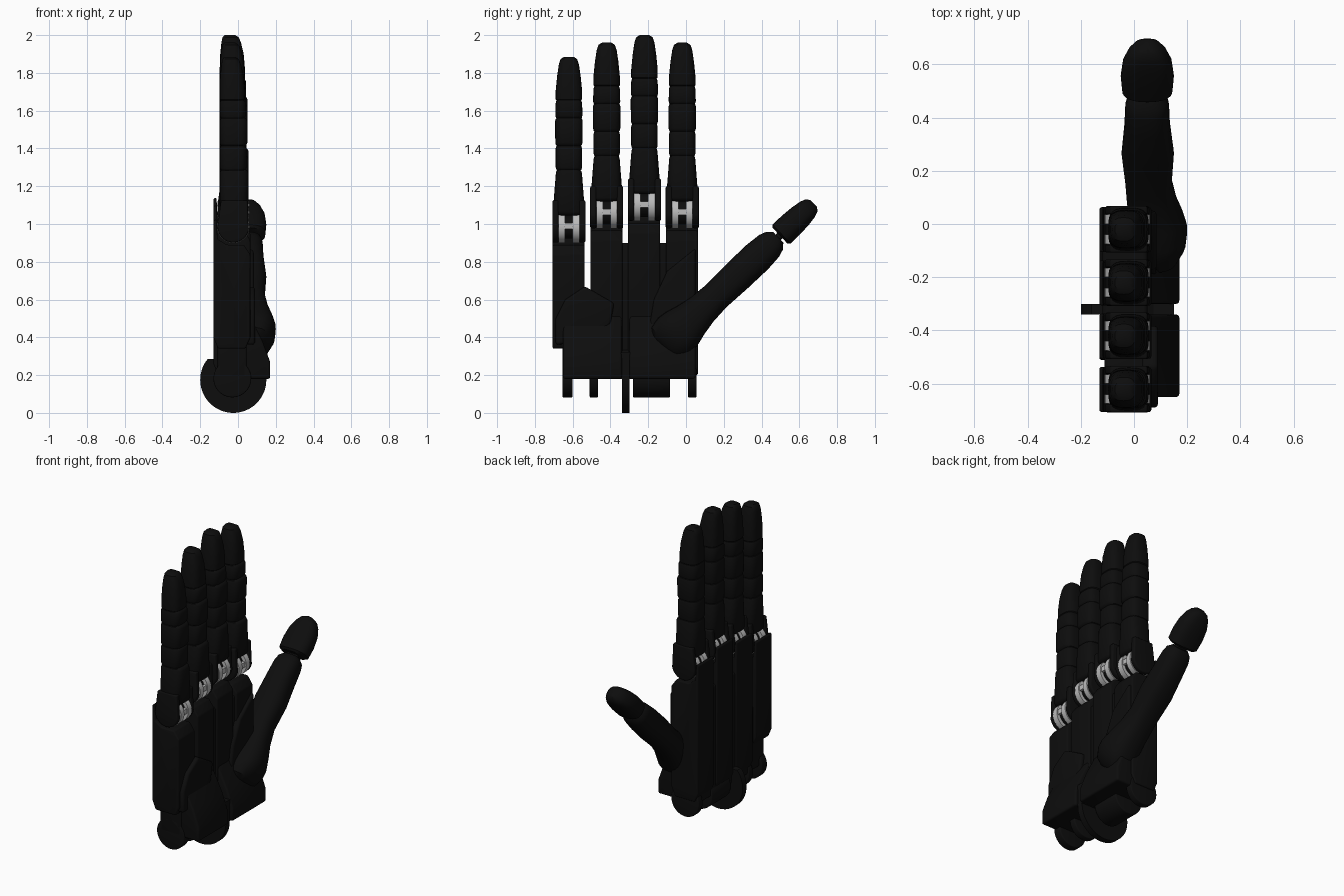
import bpy, bmesh
from math import sin, cos, pi, radians
from mathutils import Vector

cube = bpy.data.objects.get("Cube")
if cube:
    bpy.data.objects.remove(cube, do_unlink=True)


def material(name, value):
    mat = bpy.data.materials.new(name)
    mat.use_nodes = True
    colour = (value, value, value, 1)
    mat.diffuse_color = colour
    mat.node_tree.nodes["Principled BSDF"].inputs["Base Color"].default_value = colour
    return mat


BLACK = material("matte black", 0.004)
SILVER = material("silver", 0.5)


def finish(name, bm, mat, bevel=0.0):
    bmesh.ops.recalc_face_normals(bm, faces=bm.faces)
    if bevel:
        sharp = [e for e in bm.edges if e.calc_face_angle(0) > radians(30)]
        bmesh.ops.bevel(bm, geom=sharp, offset=bevel, segments=3, profile=0.5,
                        affect='EDGES', clamp_overlap=True)
    mesh = bpy.data.meshes.new(name)
    bm.to_mesh(mesh)
    bm.free()
    mesh.materials.append(mat)
    obj = bpy.data.objects.new(name, mesh)
    bpy.context.collection.objects.link(obj)
    bpy.ops.object.select_all(action='DESELECT')
    obj.select_set(True)
    bpy.context.view_layer.objects.active = obj
    bpy.ops.object.shade_smooth_by_angle(angle=radians(35))
    return obj


def prism(name, pts, axis, lo, hi, mat=BLACK, bevel=0.0):
    """Extrude an outline: (x, z) points along y, or (y, z) points along x."""
    bm = bmesh.new()
    place = (lambda p, d: (p[0], d, p[1])) if axis == 'y' else (lambda p, d: (d, p[0], p[1]))
    ends = [[bm.verts.new(place(p, d)) for p in pts] for d in (lo, hi)]
    for ring in ends:
        bm.faces.new(ring)
    n = len(pts)
    for i in range(n):
        j = (i + 1) % n
        bm.faces.new((ends[0][i], ends[0][j], ends[1][j], ends[1][i]))
    return finish(name, bm, mat, bevel)


def arc(cx, cz, r, start=0, end=2 * pi, n=40):
    return [(cx + r * cos(start + (end - start) * i / n),
             cz + r * sin(start + (end - start) * i / n)) for i in range(n)]


def box(name, x, y, z, mat=BLACK, bevel=0.0):
    pts = [(x[0], z[0]), (x[1], z[0]), (x[1], z[1]), (x[0], z[1])]
    return prism(name, pts, 'y', y[0], y[1], mat, bevel)


def loft(name, origin, angle, stations, power=3.2, sides=28):
    """Skin rounded sections (t, x low, x high, half width) along a line in the yz plane."""
    along = Vector((0, cos(angle), sin(angle)))
    across = Vector((0, -sin(angle), cos(angle)))
    bm = bmesh.new()
    rings = []
    for t, x0, x1, half in stations:
        ring = []
        for k in range(sides):
            c, s = cos(2 * pi * k / sides), sin(2 * pi * k / sides)
            c = abs(c) ** (2 / power) * (1 if c > 0 else -1)
            s = abs(s) ** (2 / power) * (1 if s > 0 else -1)
            x = (x0 + x1) / 2 + c * (x1 - x0) / 2
            ring.append(bm.verts.new(Vector(origin) + along * t + across * half * s + Vector((x, 0, 0))))
        rings.append(ring)
    for a, b in zip(rings, rings[1:]):
        for k in range(sides):
            j = (k + 1) % sides
            bm.faces.new((a[k], a[j], b[j], b[k]))
    bm.faces.new(rings[0])
    bm.faces.new(rings[-1])
    return finish(name, bm, BLACK)


def segment(name, y, z0, z1, front, half0, half1):
    """Finger segment with softly rounded ends."""
    e, back = 0.02, -0.097
    loft(name, (0, y, 0), pi / 2, [
        (z0, back + e, front - e, half0 - 0.014), (z0 + 0.007, back + 0.005, front - 0.007, half0 - 0.004),
        (z0 + e, back, front, half0), (z1 - e, back, front, half1),
        (z1 - 0.007, back + 0.005, front - 0.007, half1 - 0.004), (z1, back + e, front - e, half1 - 0.014)])


# Fingers with their knuckles and the palm columns behind them
FINGERS = {"index": (-0.02, 0.0), "middle": (-0.22, 0.04),
           "ring": (-0.42, 0.0), "little": (-0.62, -0.075)}
KX = -0.025
for finger, (y, dz) in FINGERS.items():
    kz = 1.06 + dz
    segment(finger + "_proximal", y, 1.12 + dz, 1.365 + dz, 0.056, 0.085, 0.069)
    segment(finger + "_collar", y, 1.355 + dz, 1.495 + dz, 0.045, 0.07, 0.07)
    segment(finger + "_middle", y, 1.485 + dz, 1.64 + dz, 0.05, 0.072, 0.073)
    segment(finger + "_end_collar", y, 1.63 + dz, 1.735 + dz, 0.042, 0.072, 0.07)
    loft(finger + "_tip", (0, y, dz), pi / 2, [
        (1.72, -0.08, 0.02, 0.055), (1.735, -0.097, 0.036, 0.07), (1.78, -0.097, 0.037, 0.07),
        (1.86, -0.094, 0.03, 0.062), (1.92, -0.088, 0.016, 0.053),
        (1.948, -0.082, 0.004, 0.044), (1.96, -0.072, -0.015, 0.025)], power=2.8)

    # Hinge: dark cheeks outside, silver plates and bridge inside
    cheek = arc(KX, kz, 0.083, pi, 2 * pi, 24) + [(0.055, kz), (0.05, kz + 0.14), (-0.09, kz + 0.14)]
    for side in (-1, 1):
        lo, hi = sorted((y + side * 0.055, y + side * 0.0875))
        prism(finger + "_knuckle_cheek", cheek, 'y', lo, hi, BLACK, 0.008)
        lo, hi = sorted((y + side * 0.02, y + side * 0.055))
        prism(finger + "_hinge_plate", arc(KX, kz, 0.085), 'y', lo, hi, SILVER)
    prism(finger + "_hinge_core", arc(KX, kz, 0.062), 'y', y - 0.03, y + 0.03)
    box(finger + "_hinge_bridge", (0.0, 0.052), (y - 0.025, y + 0.025), (kz - 0.012, kz + 0.02), SILVER)

    z0 = 0.34 if finger == "little" else 0.2
    top = 0.965 + dz
    column = [(-0.105, z0), (-0.13, z0 + 0.06), (-0.13, top + 0.13), (-0.114, top + 0.135),
              (-0.108, top + 0.03), (-0.06, top), (0.03, top), (0.065, top - 0.05),
              (0.065, z0 + 0.06), (0.04, z0)]
    prism(finger + "_palm_column", column, 'y', y - 0.086, y + 0.083, BLACK, 0.016)

# Palm body joining the columns
box("palm_body", (-0.118, 0.05), (-0.5, 0.05), (0.18, 0.9), BLACK, 0.015)
box("palm_outer_body", (-0.11, 0.05), (-0.655, -0.48), (0.18, 0.6), BLACK, 0.015)

# Raised palm pads
prism("outer_palm_pad", [(-0.69, 0.36), (-0.69, 0.5), (-0.64, 0.6), (-0.535, 0.67),
                         (-0.38, 0.58), (-0.4, 0.47), (-0.5, 0.38)], 'x', 0.03, 0.09, BLACK, 0.015)
prism("thumb_palm_pad", [(-0.2, 0.42), (-0.17, 0.6), (-0.1, 0.75), (0.05, 0.87),
                         (0.05, 0.38)], 'x', 0.03, 0.085, BLACK, 0.015)

# Heel of the palm, split by the wrist disc
heel = [(-0.04, 0.18), (0.17, 0.18), (0.17, 0.27), (0.13, 0.38), (0.05, 0.54), (-0.04, 0.54)]
for lo, hi in ((-0.65, -0.34), (-0.3, 0.05)):
    prism("palm_heel", heel, 'y', lo, hi, BLACK, 0.012)
box("heel_bridge", (0, 0.15), (-0.35, -0.29), (0.18, 0.32))

# Wrist lugs and the large central disc
for lo, hi in ((-0.655, -0.6), (-0.51, -0.465), (-0.28, -0.085), (0.01, 0.055)):
    prism("wrist_lug", arc(-0.03, 0.182, 0.1), 'y', lo, hi, BLACK, 0.006)
disc = [(x, min(z, 0.285)) if x < -0.1 else (x, z) for x, z in arc(KX, 0.175, 0.175, n=64)]
prism("wrist_disc", disc, 'y', -0.34, -0.3)

# Thumb
ROOT, LEAN = (0, -0.06, 0.41), radians(43.5)
loft("thumb_base", ROOT, LEAN, [
    (-0.1, 0.02, 0.11, 0.07), (-0.06, -0.01, 0.17, 0.115), (0, -0.02, 0.195, 0.128),
    (0.05, -0.02, 0.2, 0.122), (0.12, -0.02, 0.185, 0.103), (0.2, -0.027, 0.16, 0.088),
    (0.3, -0.033, 0.142, 0.08), (0.45, -0.047, 0.15, 0.085), (0.6, -0.036, 0.135, 0.086),
    (0.69, -0.033, 0.132, 0.078), (0.73, -0.025, 0.125, 0.064), (0.755, 0, 0.1, 0.04)], power=2.5)
loft("thumb_joint", ROOT, LEAN, [(0.7, 0.01, 0.09, 0.02), (0.82, 0.01, 0.09, 0.02)])
loft("thumb_tip", ROOT, LEAN, [
    (0.768, -0.025, 0.125, 0.058), (0.78, -0.045, 0.145, 0.069), (0.85, -0.05, 0.15, 0.069),
    (0.92, -0.042, 0.142, 0.064), (0.97, -0.022, 0.122, 0.056), (1.0, 0.0, 0.1, 0.045),
    (1.015, 0.03, 0.07, 0.025)], power=2.6)
